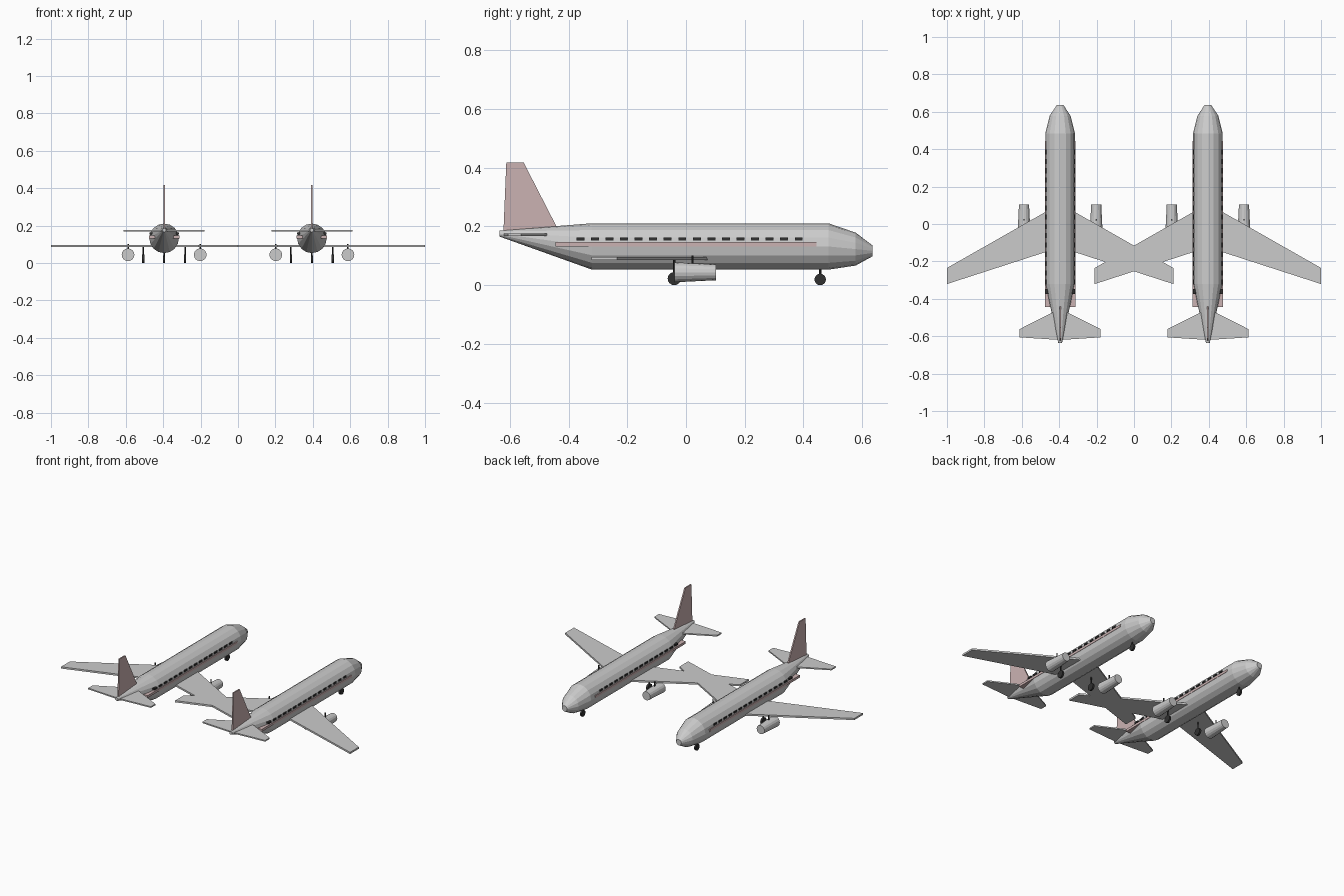
import bpy, bmesh, math
from mathutils import Matrix, Vector

cube = bpy.data.objects.get("Cube")
if cube:
    bpy.data.objects.remove(cube)


def material(name, rgb):
    m = bpy.data.materials.new(name)
    m.use_nodes = True
    m.diffuse_color = (*rgb, 1)
    m.node_tree.nodes["Principled BSDF"].inputs["Base Color"].default_value = (*rgb, 1)
    return m


GREY = material("light grey", (0.6, 0.6, 0.6))
PINK = material("dusty pink", (0.6, 0.45, 0.45))
DARK = material("near black", (0.03, 0.03, 0.03))
PLANES = {"left": 0.395, "right": -0.395}


def place(name, bm, mat):
    """Finish the mesh and put one copy on each aircraft."""
    bmesh.ops.recalc_face_normals(bm, faces=bm.faces)
    mesh = bpy.data.meshes.new(name)
    bm.to_mesh(mesh)
    bm.free()
    mesh.materials.append(mat)
    for side, x in PLANES.items():
        ob = bpy.data.objects.new(f"{side}_plane_{name}", mesh)
        ob.location.x = x
        bpy.context.collection.objects.link(ob)


def box(bm, centre, size):
    bmesh.ops.create_cube(bm, size=1, matrix=Matrix.Translation(centre) @ Matrix.Diagonal((*size, 1)))


def rod(bm, centre, axis, length, r1, r2, sides=12):
    turn = Vector((0, 0, 1)).rotation_difference(Vector(axis)).to_matrix().to_4x4()
    bmesh.ops.create_cone(bm, cap_ends=True, segments=sides, radius1=r1, radius2=r2,
                          depth=length, matrix=Matrix.Translation(centre) @ turn)


def slab(bm, outline, thickness):
    """Extrude a flat outline by a thickness vector, centred on the outline."""
    t = Vector(thickness)
    face = bm.faces.new([bm.verts.new(Vector(p) - t / 2) for p in outline])
    new = bmesh.ops.extrude_face_region(bm, geom=[face])["geom"]
    bmesh.ops.translate(bm, vec=t, verts=[v for v in new if isinstance(v, bmesh.types.BMVert)])


def mirrored_wing(name, half, z, thickness):
    right = [(x, y, z) for x, y in half]
    left = [(-x, y, z) for x, y in reversed(half) if x]
    bm = bmesh.new()
    slab(bm, right + left, (0, 0, thickness))
    place(name, bm, GREY)


# Fuselage: rings of (y, centre height, radius)
SIDES = 16
bm = bmesh.new()
rings = []
for y, z, r in [(-0.636, 0.176, 0.01), (-0.32, 0.132, 0.079), (0.485, 0.132, 0.079),
                (0.578, 0.123, 0.056), (0.636, 0.117, 0.018)]:
    angles = [math.tau * i / SIDES for i in range(SIDES)]
    rings.append([bm.verts.new((r * math.cos(a), y, z + r * math.sin(a))) for a in angles])
for a, b in zip(rings, rings[1:]):
    for i in range(SIDES):
        j = (i + 1) % SIDES
        bm.faces.new((a[i], a[j], b[j], b[i]))
bm.faces.new(rings[0])
bm.faces.new(rings[-1])
place("fuselage", bm, GREY)

# Main wing and tailplane
mirrored_wing("wing", [(0, 0.109), (0.605, -0.235), (0.605, -0.321), (0, -0.125)], 0.091, 0.011)
mirrored_wing("tailplane", [(0, -0.453), (0.217, -0.562), (0.217, -0.606), (0, -0.62)], 0.172, 0.008)

# Tail fin
bm = bmesh.new()
slab(bm, [(0, -0.44, 0.198), (0, -0.553, 0.418), (0, -0.612, 0.418), (0, -0.622, 0.176)], (0.008, 0, 0))
place("tail_fin", bm, PINK)

# Side stripe running through the body
bm = bmesh.new()
box(bm, (0, 0, 0.139), (0.162, 0.89, 0.015))
place("side_stripe", bm, PINK)

# Window rows
bm = bmesh.new()
for i in range(16):
    box(bm, (0, -0.36 + i * 0.0496, 0.157), (0.158, 0.027, 0.01))
place("windows", bm, DARK)

# Engines, struts and landing gear on both sides
for label, s in (("left", 1), ("right", -1)):
    bm = bmesh.new()
    rod(bm, (s * 0.193, 0.032, 0.044), (0, 1, 0), 0.142, 0.034, 0.027, 16)
    place(f"{label}_engine", bm, GREY)

    bm = bmesh.new()
    rod(bm, (s * 0.193, 0.022, 0.084), (0, 0, 1), 0.036, 0.004, 0.004, 8)
    place(f"{label}_engine_strut", bm, DARK)

    bm = bmesh.new()
    rod(bm, (s * 0.112, -0.04, 0.0225), (1, 0, 0), 0.012, 0.0225, 0.0225, 16)
    rod(bm, (s * 0.112, -0.04, 0.055), (0, 0, 1), 0.065, 0.004, 0.004, 8)
    place(f"{label}_main_gear", bm, DARK)

# Nose gear
bm = bmesh.new()
rod(bm, (0, 0.457, 0.0195), (1, 0, 0), 0.011, 0.0195, 0.0195, 16)
rod(bm, (0, 0.457, 0.045), (0, 0, 1), 0.05, 0.004, 0.004, 8)
place("nose_gear", bm, DARK)
